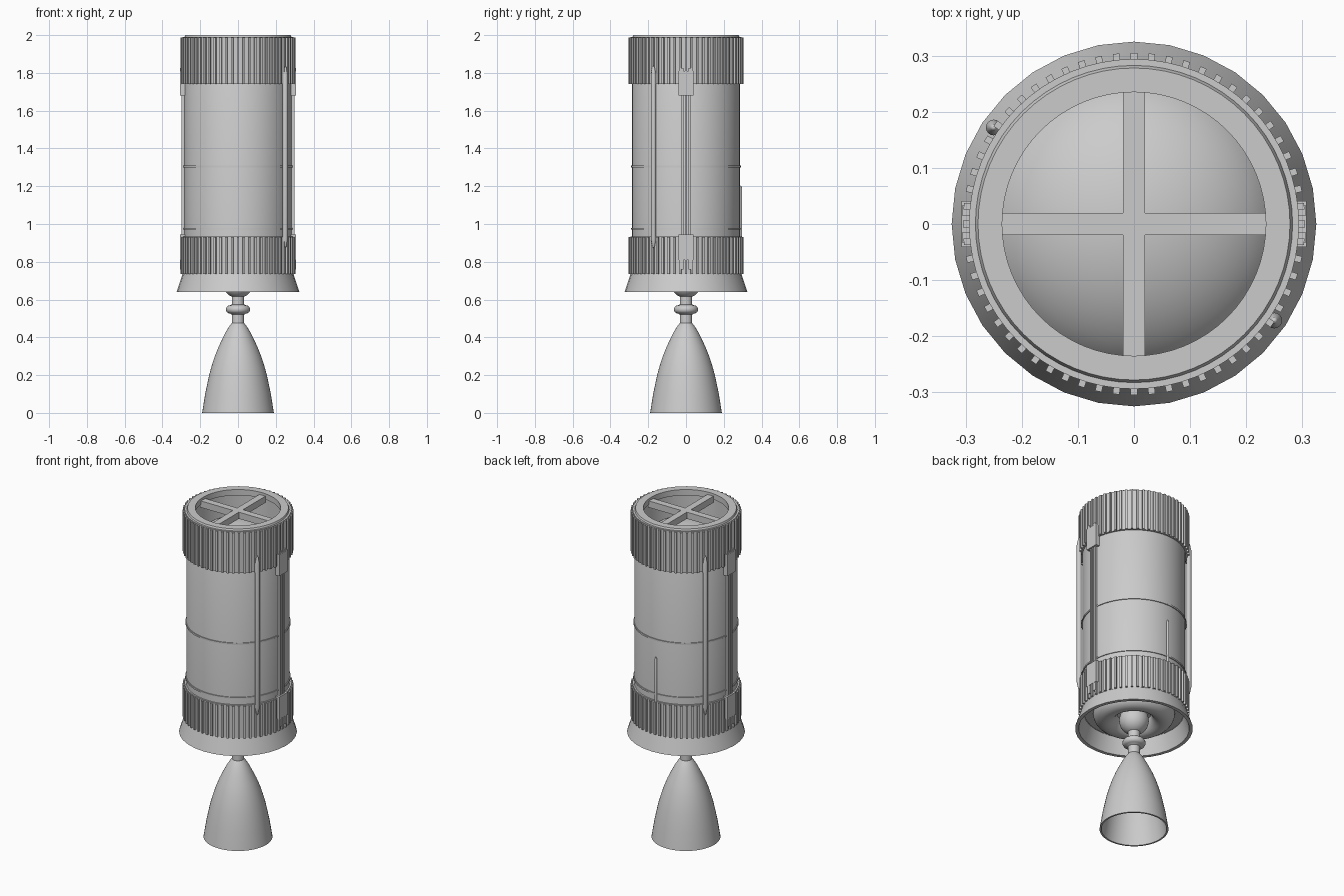
import bpy, bmesh, math
from mathutils import Matrix, Vector

if "Cube" in bpy.data.objects:
    bpy.data.objects.remove(bpy.data.objects["Cube"])


def finish(name, bm, angle=35):
    bmesh.ops.remove_doubles(bm, verts=bm.verts[:], dist=1e-5)
    bmesh.ops.recalc_face_normals(bm, faces=bm.faces[:])
    me = bpy.data.meshes.new(name)
    bm.to_mesh(me)
    bm.free()
    me.shade_smooth()
    me.set_sharp_from_angle(angle=math.radians(angle))
    ob = bpy.data.objects.new(name, me)
    bpy.context.collection.objects.link(ob)
    return ob


def lathe(name, profile, n=64, closed=False, at=(0, 0)):
    """Revolve (radius, z) points about a vertical axis."""
    bm = bmesh.new()
    rings = []
    for r, z in profile:
        if r < 1e-6:
            rings.append([bm.verts.new((at[0], at[1], z))] * n)
        else:
            rings.append([bm.verts.new((at[0] + r * math.cos(2 * math.pi * i / n),
                                        at[1] + r * math.sin(2 * math.pi * i / n), z)) for i in range(n)])
    pairs = list(zip(rings, rings[1:]))
    if closed:
        pairs.append((rings[-1], rings[0]))
    for a, b in pairs:
        for i in range(n):
            j = (i + 1) % n
            vs = list(dict.fromkeys((a[i], a[j], b[j], b[i])))
            if len(vs) > 2:
                bm.faces.new(vs)
    return finish(name, bm)


def box(bm, lo, hi, spin=0.0):
    lo, hi = Vector(lo), Vector(hi)
    m = (Matrix.Rotation(spin, 4, 'Z') @ Matrix.Translation((lo + hi) / 2)
         @ Matrix.Diagonal((*(hi - lo), 1)))
    bmesh.ops.create_cube(bm, size=1, matrix=m)


def arc(cr, cz, r, a0, a1, n, squash=1.0):
    pts = []
    for i in range(n + 1):
        a = math.radians(a0 + (a1 - a0) * i / n)
        pts.append((max(0, cr + r * math.cos(a)), cz + squash * r * math.sin(a)))
    return pts


# Tank skin with its open top rim
lathe("tank_shell", [(0.285, 0.735), (0.285, 1.985), (0.278, 2.0), (0.235, 2.0),
                     (0.235, 1.965), (0.272, 1.965), (0.272, 0.735)], closed=True)

# Domed bulkhead seen through the top opening
lathe("upper_dome", arc(0, 1.72, 0.274, 0, 90, 14, 0.72))

# Cross brace in the opening
bm = bmesh.new()
box(bm, (-0.24, -0.02, 1.945), (0.24, 0.02, 1.985))
box(bm, (-0.02, -0.24, 1.945), (0.02, 0.24, 1.985))
finish("cross_brace", bm)

# Weld rings around the tank
for name, z in (("middle_ring", 1.305), ("lower_ring", 0.975)):
    lathe(name, [(0.28, z - 0.005), (0.29, z - 0.005), (0.29, z + 0.005), (0.28, z + 0.005)], closed=True)

# Ribbed bands: a collar with vertical stringers
for name, z0, z1 in (("upper", 1.74, 1.99), ("lower", 0.735, 0.935)):
    lathe(name + "_band", [(0.28, z0), (0.294, z0), (0.294, z1), (0.28, z1)], closed=True)
    bm = bmesh.new()
    for i in range(60):
        box(bm, (0.288, -0.006, z0), (0.305, 0.006, z1 - 0.003), 2 * math.pi * i / 60)
    finish(name + "_stringers", bm)

# Flared skirt
lathe("flared_skirt", [(0.294, 0.735), (0.325, 0.64), (0.305, 0.64), (0.275, 0.735)], 32, closed=True)

# Underside bulkhead: rounded annular bulge
lathe("lower_bulkhead", [(0.285, 0.737), (0.23, 0.735)]
      + arc(0.16, 0.735, 0.065, 0, -180, 12) + [(0.06, 0.745), (0, 0.745)])

# Engine ball mount, neck and collar
lathe("ball_mount", arc(0, 0.69, 0.082, -90, 90, 16), 32)
lathe("engine_neck", [(0.033, 0.46), (0.033, 0.64)], 32)
lathe("neck_collar", [(0.03, 0.52), (0.038, 0.522)] + arc(0.042, 0.548, 0.022, -90, 90, 8)
      + [(0.03, 0.575)], 32)

# Bell nozzle, hollow
outer = [(0.19, 0), (0.174, 0.1), (0.153, 0.2), (0.139, 0.25), (0.123, 0.3), (0.103, 0.35),
         (0.079, 0.4), (0.061, 0.435), (0.045, 0.46), (0.033, 0.475)]
inner = [(r - 0.01, z) for r, z in reversed(outer)]
lathe("bell_nozzle", [(0, 0.475)] + inner + outer + [(0, 0.475)], 48)

# Feed pipes with tapered ends, on opposite sides
for name, s in (("front_pipe", 1), ("back_pipe", -1)):
    lathe(name, [(0, 0.87), (0.006, 0.88), (0.014, 0.92), (0.014, 1.79), (0.006, 1.83), (0, 1.84)],
          16, at=(0.25 * s, -0.172 * s))

# Short pipe on the back
lathe("short_pipe", [(0.007, 0.93), (0.007, 1.19), (0.004, 1.2), (0, 1.203)], 12, at=(0, 0.29))

# Side cable runs with end brackets, mirrored left and right
for name, spin in (("right_cable_run", 0), ("left_cable_run", math.pi)):
    bm = bmesh.new()
    box(bm, (0.275, -0.041, 1.68), (0.307, 0.041, 1.83 - 0.07), spin)
    box(bm, (0.275, -0.041, 1.755), (0.307, 0.041, 1.81), spin)
    box(bm, (0.275, -0.041, 0.81), (0.307, 0.041, 0.945), spin)
    for y in (-0.024, 0.024):
        box(bm, (0.28, y - 0.01, 0.76), (0.306, y + 0.01, 0.82), spin)
        box(bm, (0.28, y - 0.01, 1.8), (0.306, y + 0.01, 1.825), spin)
    for y in (-0.018, 0.0, 0.018):
        box(bm, (0.28, y - 0.005, 0.93), (0.298, y + 0.005, 1.7), spin)
    finish(name, bm)
